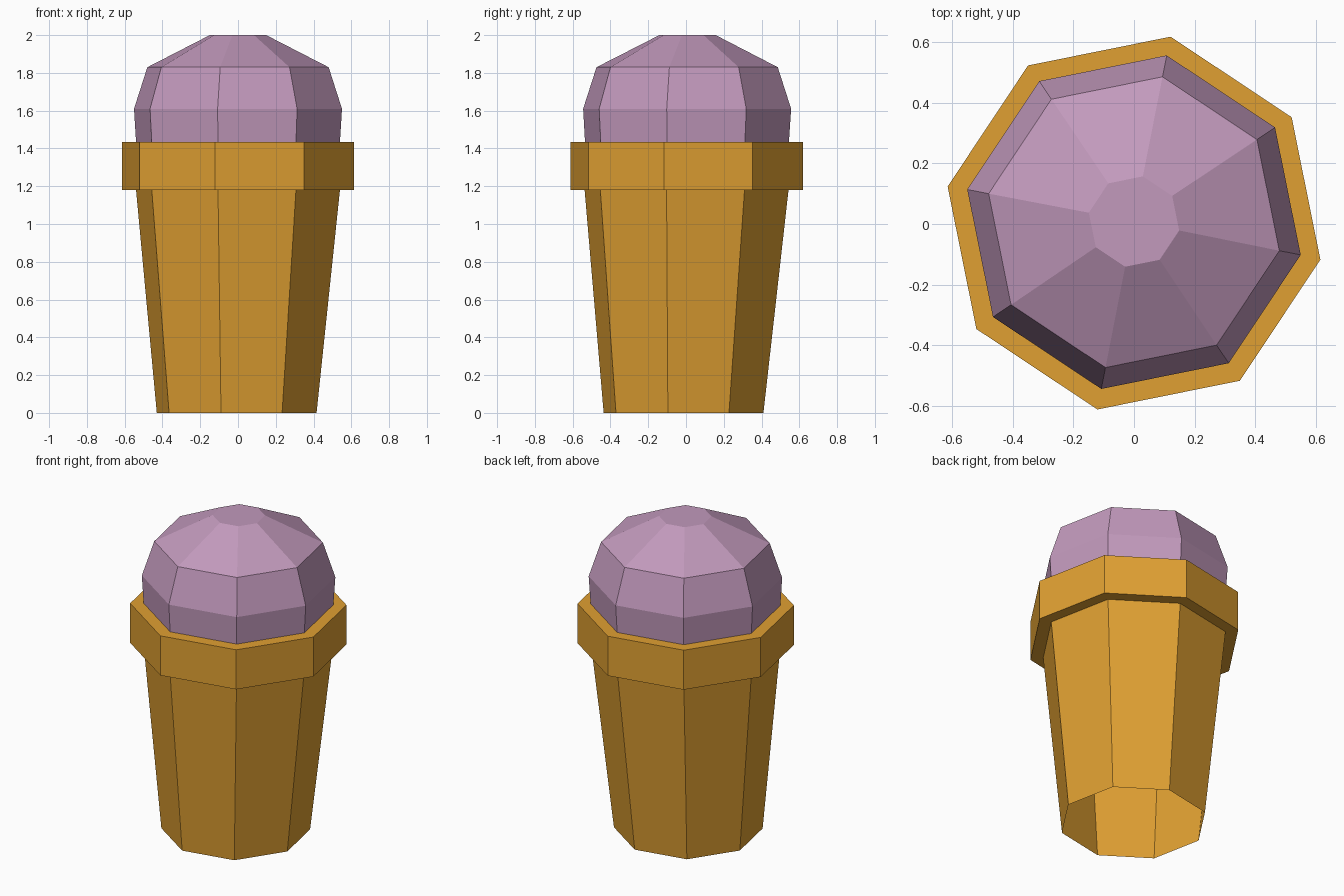
import bpy, bmesh, math

if "Cube" in bpy.data.objects:
    bpy.data.objects.remove(bpy.data.objects["Cube"])

SIDES = 8
TWIST = math.radians(-11.1)   # rotation of the octagon


def material(name, color):
    m = bpy.data.materials.new(name)
    m.diffuse_color = (*color, 1.0)
    m.use_nodes = True
    m.node_tree.nodes["Principled BSDF"].inputs["Base Color"].default_value = m.diffuse_color
    return m


def lathe(name, profile, mat, cap_top=False):
    """Octagonal shell through rings of (radius, z, centre x, centre y), bottom to top."""
    bm = bmesh.new()
    rings = []
    for r, z, cx, cy in profile:
        rings.append([bm.verts.new((cx + r * math.cos(TWIST + math.tau * i / SIDES),
                                    cy + r * math.sin(TWIST + math.tau * i / SIDES), z))
                      for i in range(SIDES)])
    for lower, upper in zip(rings, rings[1:]):
        for i in range(SIDES):
            j = (i + 1) % SIDES
            bm.faces.new((lower[i], lower[j], upper[j], upper[i]))
    if cap_top:
        bm.faces.new(rings[-1])
    mesh = bpy.data.meshes.new(name)
    bm.to_mesh(mesh)
    bm.free()
    mesh.materials.append(mat)
    obj = bpy.data.objects.new(name, mesh)
    bpy.context.collection.objects.link(obj)
    return obj


wafer = material("golden wafer", (0.745, 0.352, 0.032))
cream = material("mauve ice cream", (0.539, 0.319, 0.503))

# Tapered wafer cup, open underneath, with its overhanging rim
lathe("wafer_cup", [(0.431, 0.0, -0.007, -0.013),
                    (0.55, 1.18, 0.0, 0.003),
                    (0.627, 1.18, 0.0, 0.003),
                    (0.627, 1.433, 0.0, 0.003),
                    (0.55, 1.433, 0.0, 0.005)], wafer)

# Faceted scoop rising out of the rim
lathe("ice_cream_scoop", [(0.55, 1.433, 0.0, 0.005),
                          (0.561, 1.61, 0.0, 0.006),
                          (0.489, 1.83, 0.0, 0.006),
                          (0.152, 2.0, 0.0, 0.008)], cream, cap_top=True)
